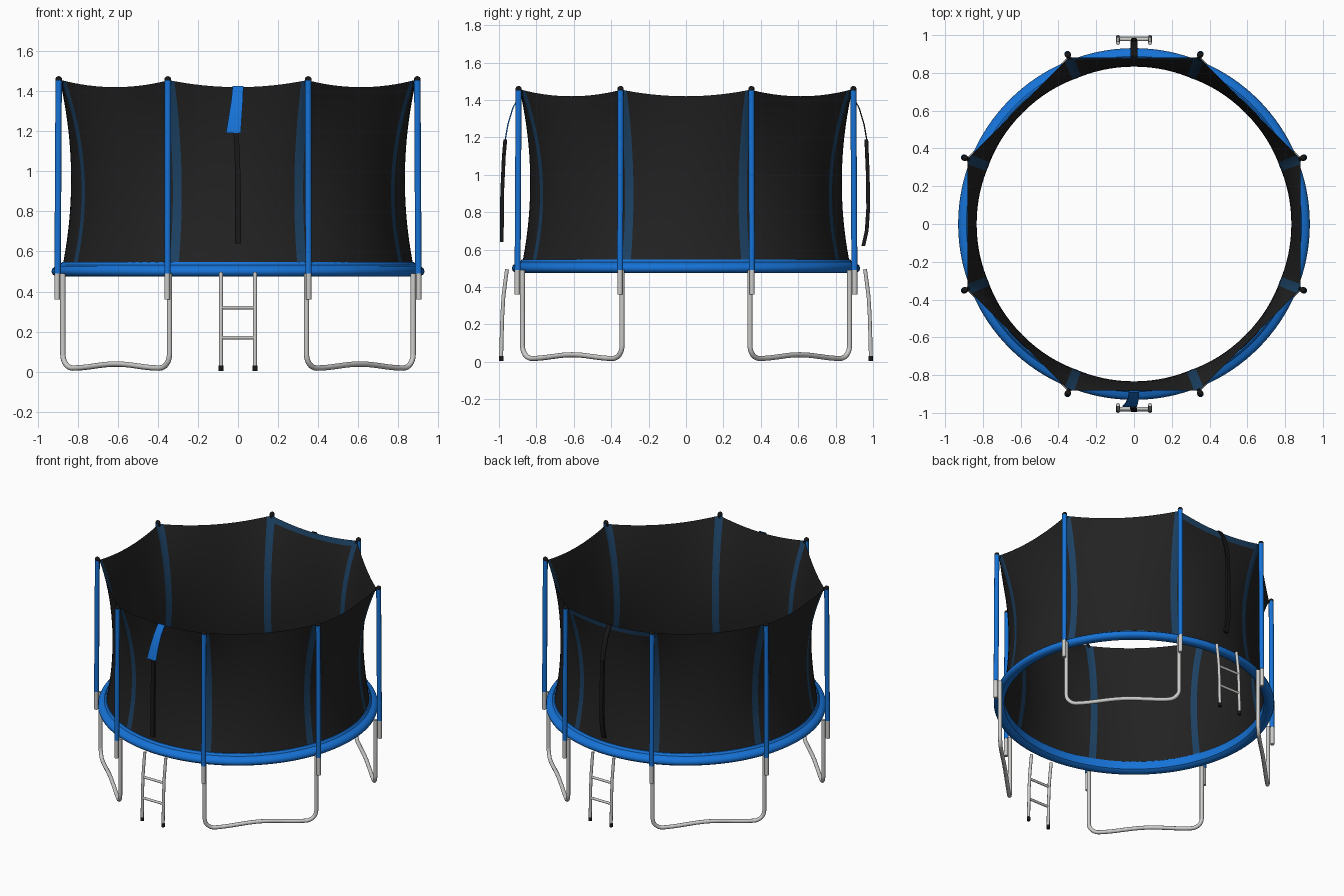
import bpy, bmesh, math
from mathutils import Vector

if "Cube" in bpy.data.objects:
    bpy.data.objects.remove(bpy.data.objects["Cube"])


def mat(name, rgb):
    m = bpy.data.materials.new(name)
    m.diffuse_color = (*rgb, 1)
    m.use_nodes = True
    m.node_tree.nodes["Principled BSDF"].inputs["Base Color"].default_value = m.diffuse_color
    return m


BLUE = mat("bright_blue", (0.008, 0.17, 0.68))
NET = mat("net_charcoal", (0.016, 0.016, 0.016))
SEAM = mat("seam_navy", (0.012, 0.055, 0.13))
STEEL = mat("galvanised_steel", (0.6, 0.6, 0.59))
BLACK = mat("black_plastic", (0.009, 0.009, 0.009))


def mesh_object(name, verts, faces, mats, smooth=True, recalc=True):
    me = bpy.data.meshes.new(name)
    me.from_pydata([tuple(v) for v in verts], [], faces)
    for m in mats:
        me.materials.append(m)
    ob = bpy.data.objects.new(name, me)
    bpy.context.collection.objects.link(ob)
    if recalc:
        bm = bmesh.new()
        bm.from_mesh(me)
        bmesh.ops.recalc_face_normals(bm, faces=bm.faces)
        bm.to_mesh(me)
        bm.free()
    if smooth:
        bpy.ops.object.select_all(action='DESELECT')
        ob.select_set(True)
        bpy.context.view_layer.objects.active = ob
        bpy.ops.object.shade_smooth_by_angle(angle=math.radians(40))
    return ob


def tube(name, path, radius, material, sides=12):
    """Sweep a circle along a path, with capped ends."""
    path = [Vector(p) for p in path]
    n = len(path)
    verts, faces = [], []
    side = None
    for i, p in enumerate(path):
        t = (path[min(i + 1, n - 1)] - path[max(i - 1, 0)]).normalized()
        if side is None:
            side = t.orthogonal()
        side = (side - t * side.dot(t)).normalized()
        up = t.cross(side)
        for k in range(sides):
            a = 2 * math.pi * k / sides
            verts.append(p + radius * (math.cos(a) * side + math.sin(a) * up))
    for i in range(n - 1):
        for k in range(sides):
            a, b = i * sides + k, i * sides + (k + 1) % sides
            faces.append((a, b, b + sides, a + sides))
    faces.append(tuple(range(sides))[::-1])
    faces.append(tuple(range((n - 1) * sides, n * sides)))
    return mesh_object(name, verts, faces, [material])


def ribbon(name, path, thick, material):
    """Hanging strip; path holds (x centre, y, z, half width)."""
    verts, faces = [], []
    for x, y, z, w in path:
        verts += [(x - w, y - thick / 2, z), (x + w, y - thick / 2, z),
                  (x + w, y + thick / 2, z), (x - w, y + thick / 2, z)]
    for i in range(len(path) - 1):
        for k in range(4):
            a, b = 4 * i + k, 4 * i + (k + 1) % 4
            faces.append((a, b, b + 4, a + 4))
    last = 4 * (len(path) - 1)
    faces += [(3, 2, 1, 0), (last, last + 1, last + 2, last + 3)]
    return mesh_object(name, verts, faces, [material])


# the eight pole positions, anticlockwise
A, B = 0.895, 0.35
POLES = [Vector(p) for p in [(A, -B), (A, B), (B, A), (-B, A),
                             (-A, B), (-A, -B), (-B, -A), (B, -A)]]

# padded frame ring, revolved profile (radius, z)
profile = [(0.88, 0.476), (0.912, 0.476), (0.926, 0.486), (0.931, 0.5), (0.926, 0.515),
           (0.912, 0.527), (0.888, 0.533), (0.878, 0.548), (0.862, 0.548), (0.862, 0.49)]
SEG, P = 128, len(profile)
verts = [(r * math.cos(2 * math.pi * i / SEG), r * math.sin(2 * math.pi * i / SEG), z)
         for i in range(SEG) for r, z in profile]
faces = [(i * P + k, ((i + 1) % SEG) * P + k, ((i + 1) % SEG) * P + (k + 1) % P, i * P + (k + 1) % P)
         for i in range(SEG) for k in range(P)]
mesh_object("frame_pad_ring", verts, faces, [BLUE])

# safety net: octagon at the top, pulled in to a circle at mid height
ROWS = 24
S = [0, 0.04] + [0.04 + 0.92 * k / 14 for k in range(1, 14)] + [0.96]
cols = []
for i in range(8):
    p, q = POLES[i] * 0.985, POLES[(i + 1) % 8] * 0.985
    cols += [(i, s, p.lerp(q, s)) for s in S]
verts, faces, index = [], [], []
for i, s, top in cols:
    d = top.normalized()
    z_top = 1.455 - 0.035 * 4 * s * (1 - s)
    for k in range(ROWS + 1):
        t = k / ROWS
        r = (0.875 * (1 - t) * (1 - 2 * t) + 0.833 * 4 * t * (1 - t) + top.length * t * (2 * t - 1))
        verts.append((d.x * r, d.y * r, 0.53 + (z_top - 0.53) * t))
for c, (i, s, top) in enumerate(cols):
    a, b = c * (ROWS + 1), ((c + 1) % len(cols)) * (ROWS + 1)
    for k in range(ROWS):
        faces.append((a + k, b + k, b + k + 1, a + k + 1))
        rear_band = i == 2 and k == ROWS - 1
        index.append(1 if s < 0.01 or s > 0.95 or rear_band else 0)
net = mesh_object("safety_net", verts, faces, [NET, SEAM], recalc=False)
net.data.polygons.foreach_set("material_index", index)

for i, p in enumerate(POLES):
    # padded pole, steel socket below and black cap on top
    tube(f"pole_{i}", [(p.x * 1.006, p.y * 1.006, 0.49), (p.x, p.y, 1.452)], 0.0165, BLUE)
    tube(f"pole_socket_{i}", [(p.x * 1.008, p.y * 1.008, z) for z in (0.36, 0.5)], 0.014, STEEL)
    bm = bmesh.new()
    bmesh.ops.create_uvsphere(bm, u_segments=12, v_segments=8, radius=0.017)
    bmesh.ops.translate(bm, verts=bm.verts, vec=(p.x, p.y, 1.458))
    me = bpy.data.meshes.new("pole_cap")
    bm.to_mesh(me)
    bm.free()
    me.shade_smooth()
    me.materials.append(BLACK)
    bpy.context.collection.objects.link(bpy.data.objects.new(f"pole_cap_{i}", me))
    # black tie from the pole to the net corner
    tube(f"net_tie_{i}", [(p.x, p.y, 1.445), (p.x * 0.975, p.y * 0.975, 1.445)], 0.009, BLACK, 8)

# four U-shaped legs joining neighbouring poles on the diagonals
for n, i in enumerate((1, 3, 5, 7)):
    p, q = POLES[i] * 0.977, POLES[(i + 1) % 8] * 0.977
    L = (q - p).length
    R = 0.07
    half = [(0, 0.49), (0, 0.3)]
    for k in range(9):
        a = math.pi / 2 * k / 8
        half.append((R * (1 - math.cos(a)), 0.018 + R * (1 - math.sin(a))))
    mid = []
    for k in range(1, 16):
        u = k / 16
        mid.append((R + (L - 2 * R) * u, 0.018 + 0.02 * math.sin(math.pi * u) ** 2))
    outline = half + mid + [(L - u, z) for u, z in reversed(half)]
    d = (q - p) / L
    tube(f"u_leg_{n}", [(p.x + d.x * u, p.y + d.y * u, z) for u, z in outline], 0.0135, STEEL)

# ladders, front and rear
for side, s in (("front", -1), ("rear", 1)):
    for hand, x in (("left", -0.085), ("right", 0.085)):
        rail = [(0.957, 0.495), (0.966, 0.43), (0.976, 0.35), (0.982, 0.25), (0.986, 0.12), (0.988, 0.02)]
        tube(f"{side}_ladder_{hand}_rail", [(x, s * y, z) for y, z in rail], 0.0105, STEEL)
        tube(f"{side}_ladder_{hand}_foot", [(x, s * 0.988, z) for z in (0.004, 0.03)], 0.012, BLACK)
    for k, (y, z) in enumerate(((0.978, 0.32), (0.985, 0.17))):
        tube(f"{side}_ladder_rung_{k}", [(-0.085, s * y, z), (0.085, s * y, z)], 0.009, STEEL)

# door flaps: broad tab at the top, narrow zip strip hanging below
tab = [(0, 0.885, 1.425, 0.027), (-0.004, 0.925, 1.36, 0.029),
       (-0.014, 0.952, 1.27, 0.033), (-0.023, 0.966, 1.19, 0.037)]
ribbon("front_door_tab", [(x, -y, z, w) for x, y, z, w in tab], 0.007, BLUE)
ribbon("rear_door_tab", [(0, y, z, 0.018) for x, y, z, w in tab], 0.007, BLACK)
ribbon("front_zip_strip", [(-0.01, -0.966, 1.19, 0.012), (-0.004, -0.974, 1.1, 0.013),
                           (0, -0.983, 0.9, 0.014), (0, -0.985, 0.64, 0.015)], 0.02, BLACK)
ribbon("rear_zip_strip", [(0, 0.964, 1.19, 0.012), (0, 0.972, 1.0, 0.013), (0, 0.974, 0.82, 0.014),
                          (0, 0.966, 0.7, 0.015), (0, 0.948, 0.62, 0.015)], 0.02, BLACK)
